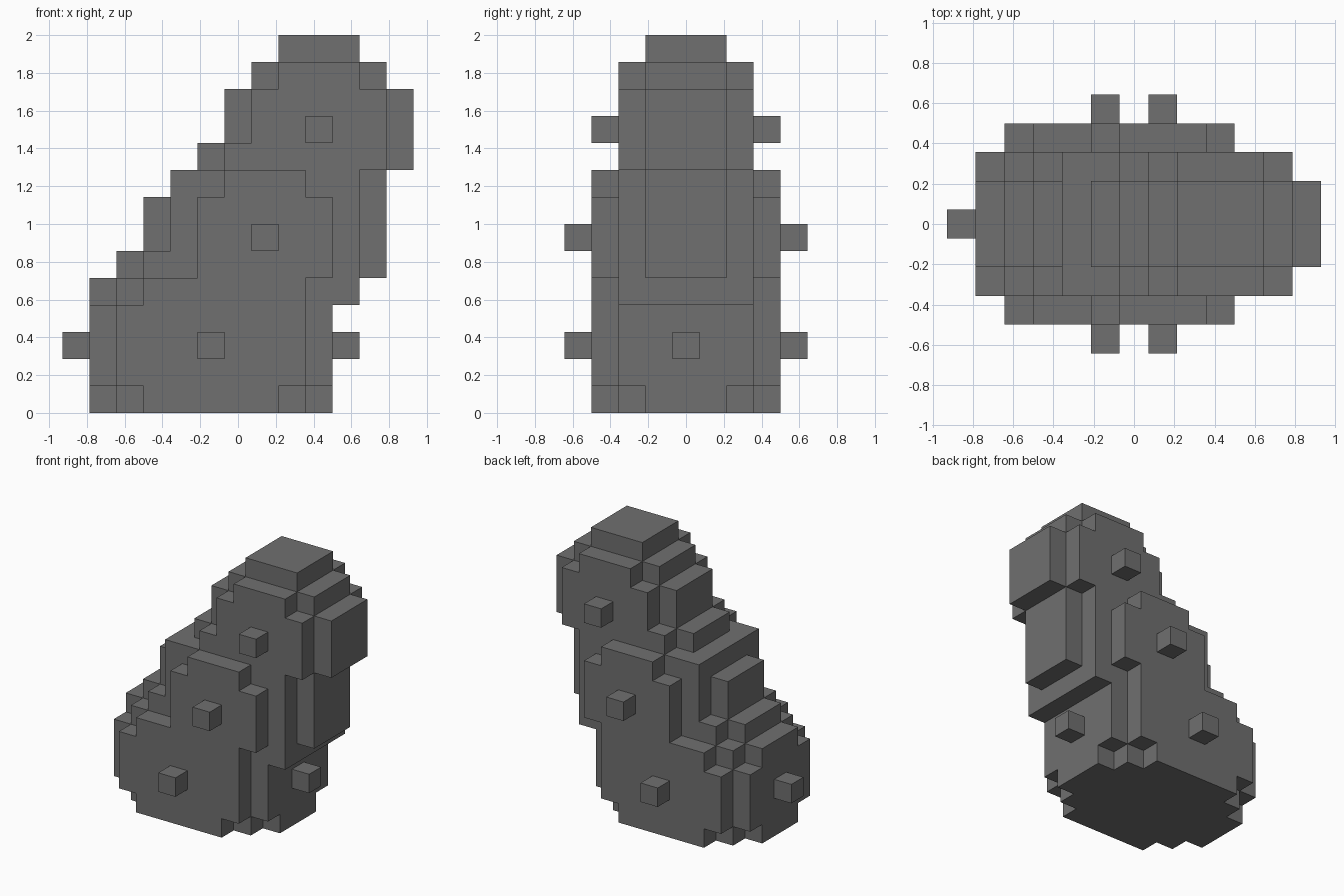
import bpy
import bmesh
import math
from mathutils import Vector

U = 1 / 7                                # edge length of one block
ORIGIN = Vector((-6.5, -4.5, 0))         # grid corner, in blocks

default = bpy.data.objects.get("Cube")
if default:
    bpy.data.objects.remove(default, do_unlink=True)

grey = bpy.data.materials.new("stone_grey")
grey.use_nodes = True
colour = (0.16, 0.16, 0.16, 1)
grey.diffuse_color = colour
grey.node_tree.nodes["Principled BSDF"].inputs["Base Color"].default_value = colour

# Each slab: (first y, end y, runs), a run being (first z, end z, first x, end x)
SLABS = [
    # core
    (3, 6, [(0, 4, 1, 10), (4, 5, 1, 11), (5, 6, 2, 12), (6, 8, 3, 12),
            (8, 9, 4, 12), (9, 10, 5, 13), (10, 12, 6, 13),
            (12, 13, 7, 12), (13, 14, 8, 11)]),
    # shoulder slab
    (2, 7, [(0, 1, 2, 9), (1, 4, 1, 10), (4, 5, 2, 11), (5, 6, 3, 11),
            (6, 9, 4, 11), (9, 10, 6, 12), (10, 12, 7, 12), (12, 13, 8, 11)]),
    # outer slab
    (1, 8, [(0, 1, 3, 8), (1, 4, 2, 9), (4, 5, 3, 9), (5, 8, 5, 10),
            (8, 9, 6, 9)]),
]


def blocks_to_object(name, cells):
    """Skin a set of grid blocks with one closed shell of flat faces."""
    bm = bmesh.new()
    corners = {}

    def corner(p):
        key = tuple(round(c) for c in p)
        if key not in corners:
            corners[key] = bm.verts.new((Vector(key) + ORIGIN) * U)
        return corners[key]

    for cell in cells:
        for axis in range(3):
            for side in (0, 1):
                step = [0, 0, 0]
                step[axis] = 2 * side - 1
                if tuple(c + s for c, s in zip(cell, step)) in cells:
                    continue
                base = Vector(cell)
                base[axis] += side
                a, b = Vector(), Vector()
                a[(axis + 1) % 3] = 1
                b[(axis + 2) % 3] = 1
                quad = [base, base + a, base + a + b, base + b]
                if side == 0:
                    quad.reverse()
                bm.faces.new([corner(p) for p in quad])
    # merge coplanar blocks into large flat faces
    bmesh.ops.dissolve_limit(bm, angle_limit=math.radians(1),
                             verts=bm.verts[:], edges=bm.edges[:])
    mesh = bpy.data.meshes.new(name)
    bm.to_mesh(mesh)
    bm.free()
    mesh.materials.append(grey)
    obj = bpy.data.objects.new(name, mesh)
    bpy.context.scene.collection.objects.link(obj)
    return obj


# Leaning stepped body
body = set()
for y0, y1, runs in SLABS:
    for z0, z1, x0, x1 in runs:
        body.update((x, y, z) for x in range(x0, x1)
                    for y in range(y0, y1) for z in range(z0, z1))
blocks_to_object("body", body)

# Studs on the front, repeated on the back
for label, x, y, z in (("lower", 5, 0, 2), ("middle", 7, 0, 6), ("upper", 9, 1, 10)):
    blocks_to_object(label + "_front_stud", {(x, y, z)})
    blocks_to_object(label + "_back_stud", {(x, 8 - y, z)})

# Studs on the two ends
blocks_to_object("right_stud", {(0, 4, 2)})
blocks_to_object("left_stud", {(10, 4, 2)})
